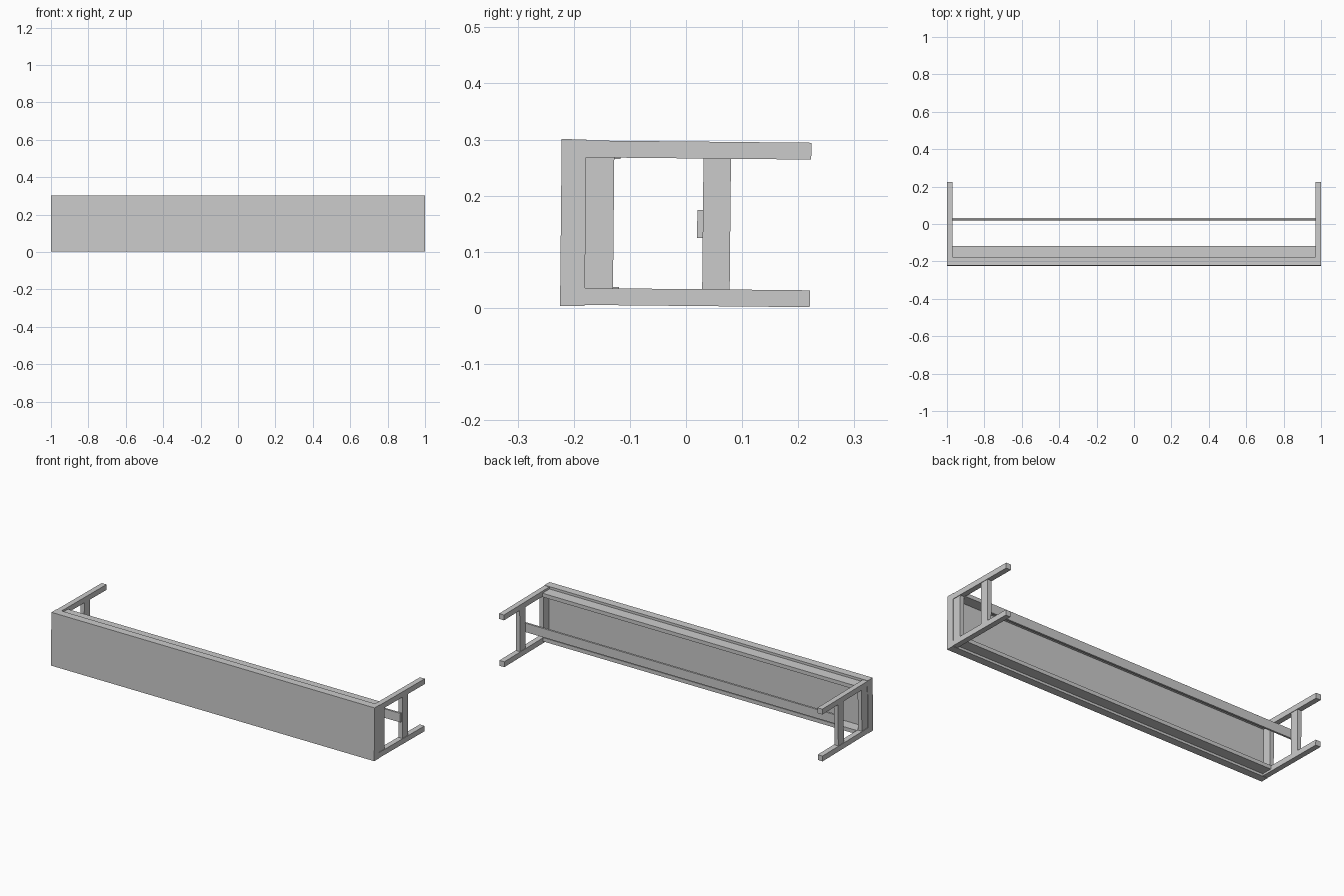
import bpy
from mathutils import Matrix

if "Cube" in bpy.data.objects:
    bpy.data.objects.remove(bpy.data.objects["Cube"])

# The bench lies on its side with a very slight tilt about x.
TILT = Matrix.Translation((0, 0, 0.15)) @ Matrix.Rotation(-0.01, 4, 'X')


def box(name, xr, yr, zr):
    """Box between ranges; z is measured from the bench centre line."""
    size = [b - a for a, b in (xr, yr, zr)]
    mid = [(a + b) / 2 for a, b in (xr, yr, zr)]
    bpy.ops.mesh.primitive_cube_add(size=1)
    ob = bpy.context.object
    ob.name = ob.data.name = name
    ob.data.transform(TILT @ Matrix.Translation(mid) @ Matrix.Diagonal((*size, 1)))
    return ob


def span(a, b, side):
    """Mirror a range to the given side."""
    return tuple(sorted((a * side, b * side)))


# Seat board
box("seat", (-1, 1), (-0.223, -0.179), (-0.1485, 0.1485))

# Legs and long aprons
for s, row in ((-1, "lower"), (1, "upper")):
    for e, end in ((-1, "left"), (1, "right")):
        box(f"leg_{row}_{end}", span(0.97, 1.0, e), (-0.179, 0.222), span(0.1165, 0.1465, s))
    box(f"long_apron_{row}", (-0.972, 0.972), (-0.179, -0.118), span(0.114, 0.135, s))

# End aprons and crossbars between each pair of legs
for e, end in ((-1, "left"), (1, "right")):
    box(f"end_apron_{end}", span(0.973, 0.997, e), (-0.179, -0.129), (-0.1165, 0.1165))
    box(f"crossbar_{end}", span(0.973, 0.997, e), (0.03, 0.079), (-0.1165, 0.1165))

# Long stretcher resting against the crossbars
box("long_stretcher", (-0.99, 0.99), (0.02, 0.031), (-0.025, 0.025))
